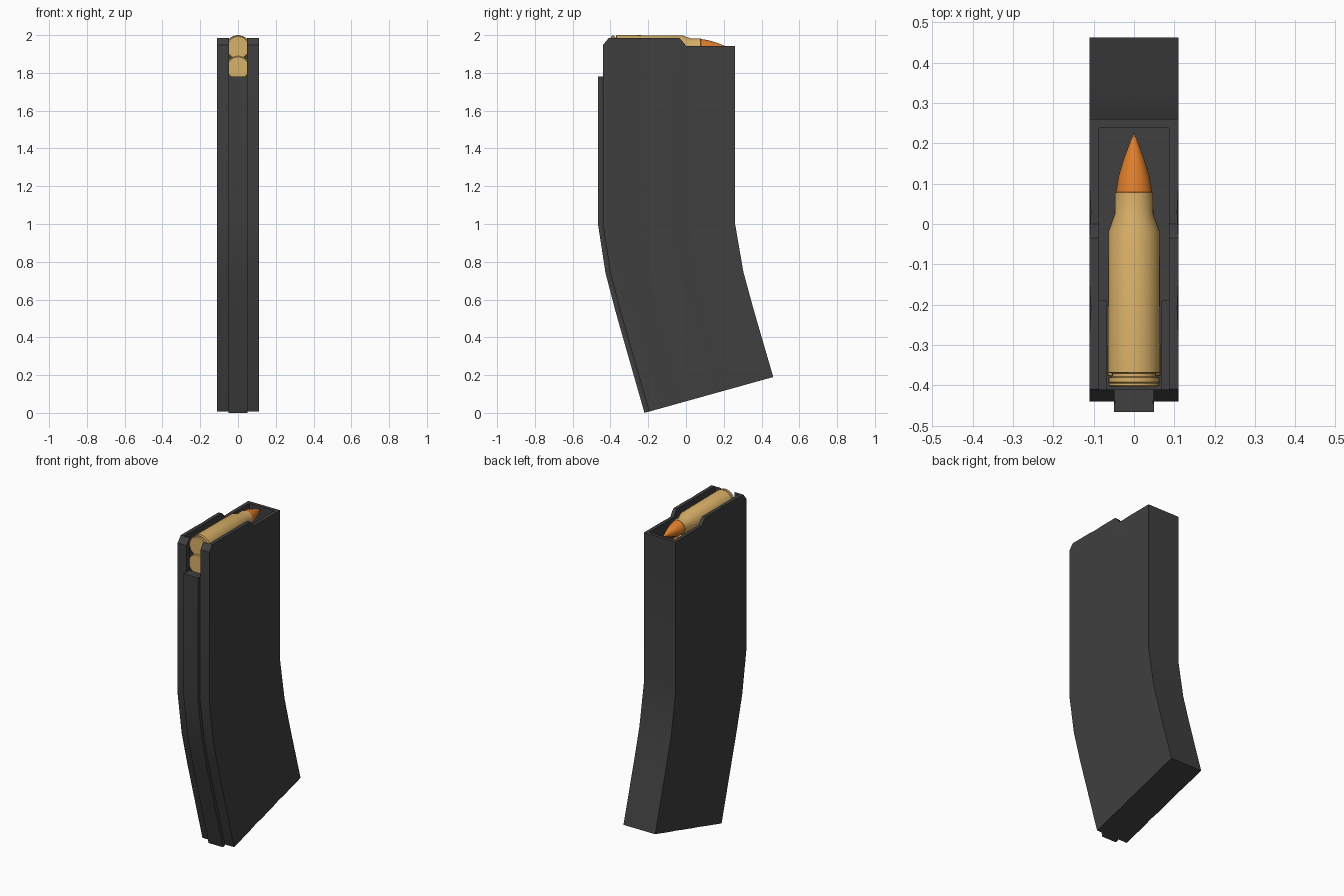
import bpy, bmesh, math
from mathutils import Vector

if "Cube" in bpy.data.objects:
    bpy.data.objects.remove(bpy.data.objects["Cube"])


def material(name, rgb):
    m = bpy.data.materials.new(name)
    m.diffuse_color = (*rgb, 1)
    m.use_nodes = True
    m.node_tree.nodes["Principled BSDF"].inputs["Base Color"].default_value = m.diffuse_color
    return m


DARK = material("dark_grey", (0.05, 0.05, 0.05))
BRASS = material("brass", (0.70, 0.44, 0.14))
ORANGE = material("orange", (0.75, 0.21, 0.025))


def finish(name, bm, mats):
    bmesh.ops.recalc_face_normals(bm, faces=bm.faces)
    me = bpy.data.meshes.new(name)
    bm.to_mesh(me)
    bm.free()
    for m in mats:
        me.materials.append(m)
    ob = bpy.data.objects.new(name, me)
    bpy.context.collection.objects.link(ob)
    return ob


def smooth(ob, deg):
    bpy.ops.object.select_all(action='DESELECT')
    ob.select_set(True)
    bpy.context.view_layer.objects.active = ob
    bpy.ops.object.shade_smooth_by_angle(angle=math.radians(deg))


def loft(name, stations, section):
    """section(length) gives (x, distance from back edge) points"""
    bm = bmesh.new()
    rings = []
    for yb, zb, yf, zf in stations:
        b, f = Vector((0, yb, zb)), Vector((0, yf, zf))
        d = (f - b).normalized()
        rings.append([bm.verts.new(b + d * s + Vector((x, 0, 0)))
                      for x, s in section((f - b).length)])
    n = len(rings[0])
    for r, q in zip(rings, rings[1:]):
        for i in range(n):
            j = (i + 1) % n
            bm.faces.new((r[i], r[j], q[j], q[i]))
    bm.faces.new(rings[0])
    bm.faces.new(rings[-1])
    return finish(name, bm, [DARK])


def prism(name, profile, half):
    """y-z profile extruded across x"""
    bm = bmesh.new()
    a = [bm.verts.new((-half, y, z)) for y, z in profile]
    b = [bm.verts.new((half, y, z)) for y, z in profile]
    n = len(a)
    for i in range(n):
        j = (i + 1) % n
        bm.faces.new((a[i], a[j], b[j], b[i]))
    bm.faces.new(a)
    bm.faces.new(b)
    return finish(name, bm, [DARK])


def rect(y0, y1, z0, z1):
    return [(y0, z0), (y1, z0), (y1, z1), (y0, z1)]


# curved casing: back edge y, z and front edge y, z at each station
curve = [(-0.195, 0.007, 0.462, 0.19), (-0.345, 0.53, 0.36, 0.54),
         (-0.40, 0.74, 0.304, 0.745), (-0.44, 1.0, 0.26, 1.0)]


def casing_section(length):
    side = [(0.11, 0.0)]
    for c in (0.33, 0.67):
        side += [(0.11, c * length - 0.06), (0.107, c * length),
                 (0.11, c * length + 0.06)]
    side.append((0.11, length))
    return side + [(-x, s) for x, s in reversed(side)]


body = loft("casing", curve + [(-0.44, 1.7, 0.26, 1.7), (-0.44, 1.984, 0.26, 1.984)],
            casing_section)

# openings at the top of the casing
cutters = [
    prism("cut_pocket", rect(-0.41, 0.238, 1.70, 2.1), 0.087),
    prism("cut_rear_slot", rect(-0.5, -0.40, 1.78, 2.1), 0.048),
    prism("cut_front_step", [(-0.035, 2.1), (-0.035, 1.984), (-0.022, 1.972),
                             (0.0, 1.943), (0.4, 1.943), (0.4, 2.1)], 0.3),
    prism("cut_rear_chamfer", [(-0.5, 1.945), (-0.442, 1.945), (-0.408, 1.986),
                               (-0.408, 2.1), (-0.5, 2.1)], 0.3),
]
bpy.context.view_layer.objects.active = body
for c in cutters:
    m = body.modifiers.new(c.name, 'BOOLEAN')
    m.operation = 'DIFFERENCE'
    m.solver = 'EXACT'
    m.object = c
    bpy.ops.object.modifier_apply(modifier=m.name)
for c in cutters:
    bpy.data.objects.remove(c)
smooth(body, 20)

# rear spine with dovetailed sides
spine = loft("rear_spine", curve + [(-0.44, 1.78, 0.26, 1.78)],
             lambda L: [(-0.05, -0.026), (0.05, -0.026), (0.05, -0.008),
                        (0.036, 0.02), (-0.036, 0.02), (-0.05, -0.008)])
smooth(spine, 20)

# feed ledges inside the side walls
for s, side in ((-1, "left"), (1, "right")):
    ledge = prism("feed_ledge_" + side, rect(-0.415, -0.19, 1.70, 1.94), 0.0105)
    ledge.location.x = s * 0.0785


# cartridges: case profile then pointed tip, turned around y
PROFILE = [(-0.396, 0.0), (-0.396, 0.058), (-0.392, 0.063), (-0.381, 0.063),
           (-0.378, 0.054), (-0.371, 0.054), (-0.368, 0.0655), (-0.018, 0.0635),
           (0.025, 0.048), (0.078, 0.047), (0.079, 0.045), (0.12, 0.038),
           (0.16, 0.026), (0.20, 0.011), (0.227, 0.0)]


def cartridge(name, z, y):
    bm = bmesh.new()
    n = 32
    rings = []
    for py, r in PROFILE:
        if r == 0:
            rings.append([bm.verts.new((0, py, 0))] * n)
        else:
            rings.append([bm.verts.new((r * math.cos(2 * math.pi * i / n), py,
                                        r * math.sin(2 * math.pi * i / n)))
                          for i in range(n)])
    for r, q in zip(rings, rings[1:]):
        for i in range(n):
            j = (i + 1) % n
            f = bm.faces.new(dict.fromkeys((r[i], r[j], q[j], q[i])))
            f.material_index = int(f.calc_center_median().y > 0.0785)
    ob = finish(name, bm, [BRASS, ORANGE])
    ob.location = (0, y, z)
    smooth(ob, 30)


cartridge("top_cartridge", 1.9345, 0)
cartridge("lower_cartridge", 1.826, -0.008)
